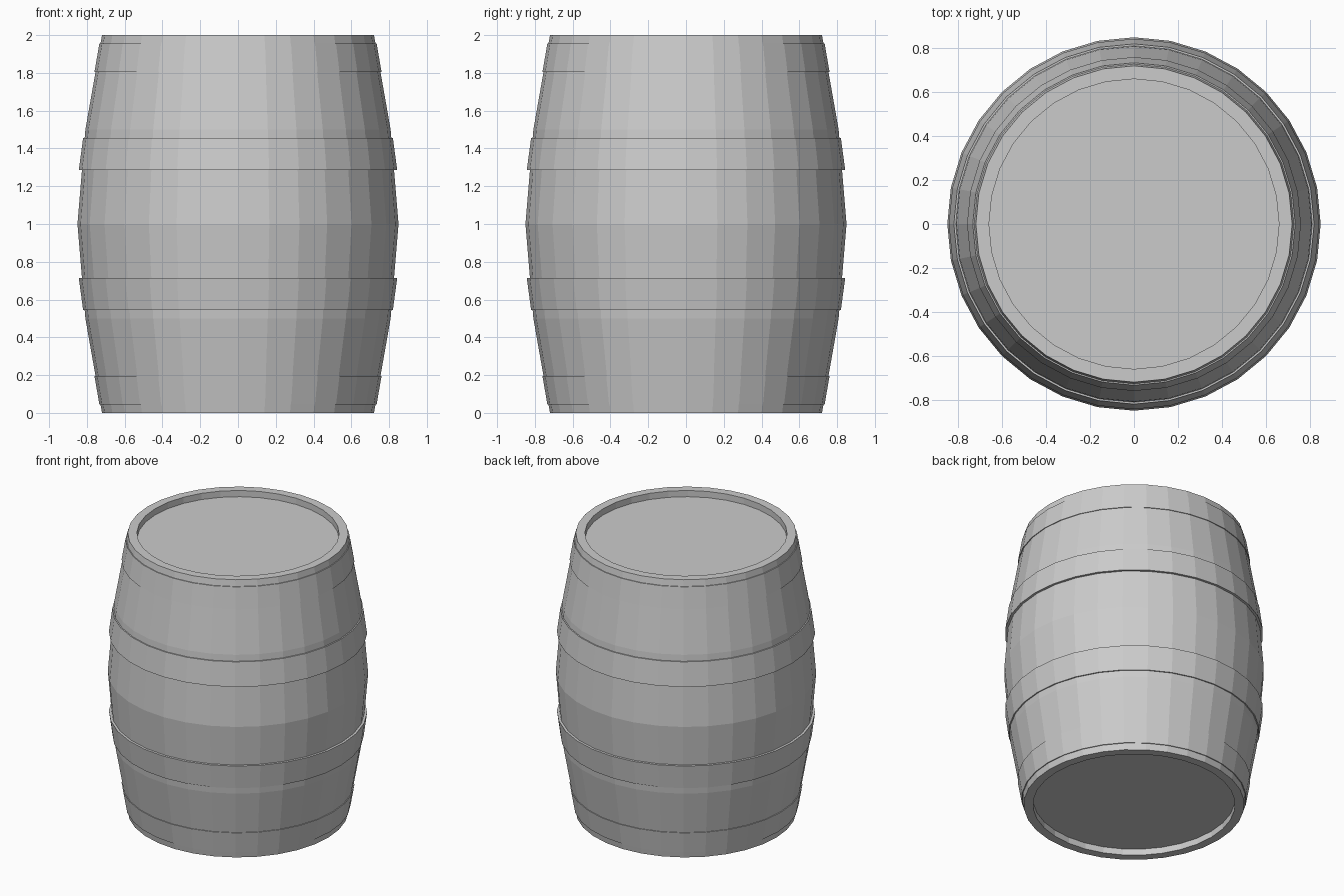
import bpy, bmesh
from math import sin, cos, pi

if "Cube" in bpy.data.objects:
    bpy.data.objects.remove(bpy.data.objects["Cube"])

SIDES = 32


def lathe(name, profile, ring=False):
    """Revolve (radius, z) points about z; ring=True closes the profile loop."""
    bm = bmesh.new()
    loops = []
    for r, z in profile:
        loops.append([bm.verts.new((r * cos(2 * pi * i / SIDES), r * sin(2 * pi * i / SIDES), z))
                      for i in range(SIDES)])
    pairs = list(zip(loops, loops[1:]))
    if ring:
        pairs.append((loops[-1], loops[0]))
    for a, b in pairs:
        for i in range(SIDES):
            j = (i + 1) % SIDES
            bm.faces.new((a[i], a[j], b[j], b[i]))
    if not ring:
        bm.faces.new(loops[0])
        bm.faces.new(loops[-1])
    bmesh.ops.recalc_face_normals(bm, faces=bm.faces)
    mesh = bpy.data.meshes.new(name)
    bm.to_mesh(mesh)
    bm.free()
    obj = bpy.data.objects.new(name, mesh)
    bpy.context.collection.objects.link(obj)
    return obj


# Bulging body with a recessed head at each end
half = [(0.66, 0.045), (0.66, 0.0), (0.72, 0.0), (0.808, 0.5)]
body = half + [(0.85, 1.0)] + [(r, 2 - z) for r, z in reversed(half)]
lathe("barrel_body", body)

# Hoops: (narrow radius, z), (wide radius, z), mirrored top and bottom
hoops = {"end_hoop": ((0.734, 0.045), (0.760, 0.195)),
         "middle_hoop": ((0.820, 0.545), (0.843, 0.715))}
for name, ((r0, z0), (r1, z1)) in hoops.items():
    section = [(r0 - 0.02, z0), (r0, z0), (r1, z1), (r1 - 0.03, z1)]
    lathe(name + "_lower", section, ring=True)
    lathe(name + "_upper", [(r, 2 - z) for r, z in section], ring=True)
